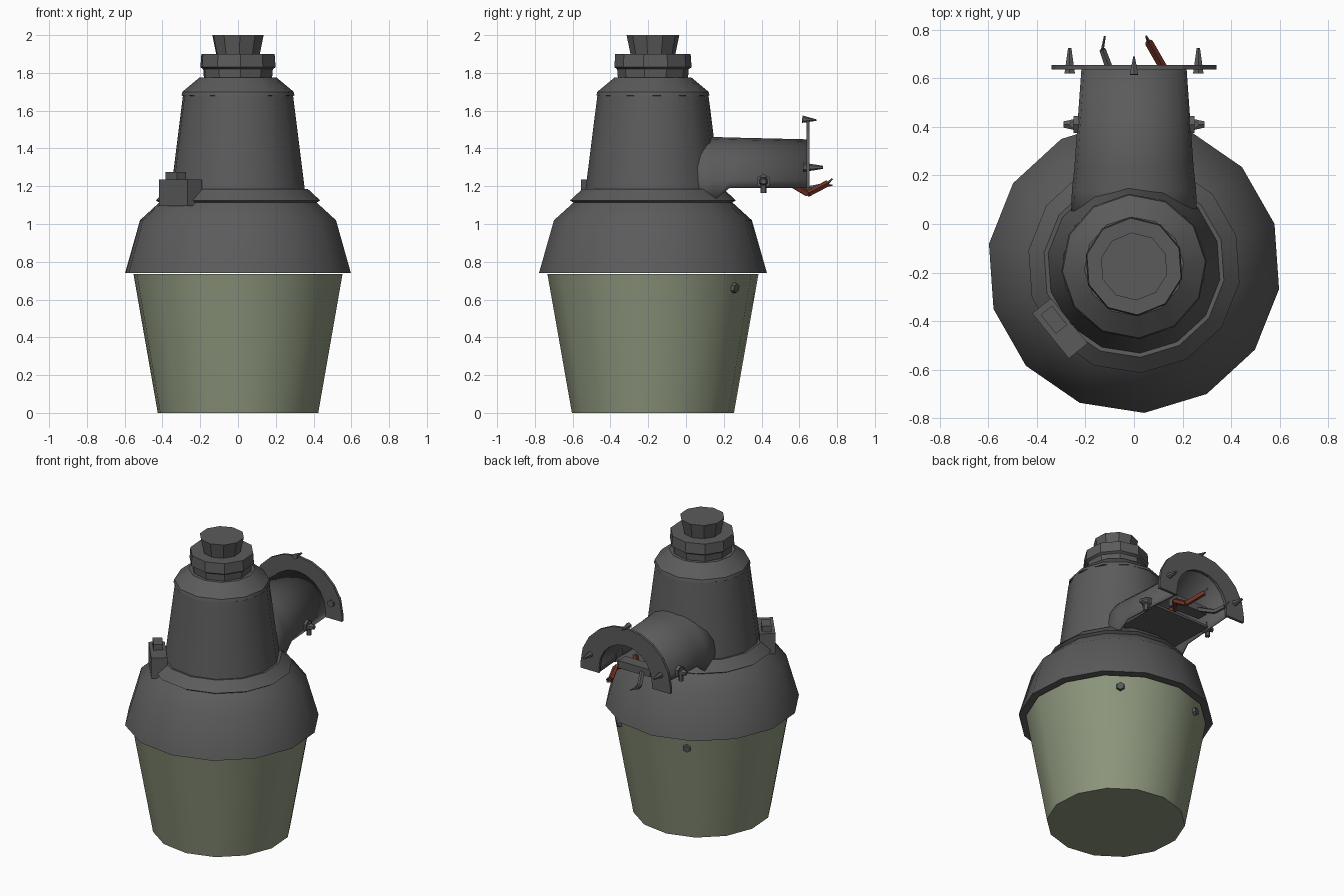
import bpy, bmesh, math
from mathutils import Vector, Matrix

if "Cube" in bpy.data.objects:
    bpy.data.objects.remove(bpy.data.objects["Cube"])

AXIS_Y = -0.175  # lamp body axis


def mat(name, rgb):
    m = bpy.data.materials.new(name)
    m.diffuse_color = (*rgb, 1)
    m.use_nodes = True
    m.node_tree.nodes["Principled BSDF"].inputs["Base Color"].default_value = m.diffuse_color
    return m


GREY = mat("dark grey metal", (0.105, 0.105, 0.105))
GREEN = mat("pale green glass", (0.26, 0.30, 0.20))
RED = mat("rust red wire", (0.17, 0.035, 0.02))


def finish(name, bm, material, smooth=None, fix=True):
    if fix:
        bmesh.ops.recalc_face_normals(bm, faces=bm.faces)
    me = bpy.data.meshes.new(name)
    bm.to_mesh(me)
    bm.free()
    me.materials.append(material)
    ob = bpy.data.objects.new(name, me)
    bpy.context.collection.objects.link(ob)
    if smooth:
        bpy.ops.object.select_all(action='DESELECT')
        ob.select_set(True)
        bpy.context.view_layer.objects.active = ob
        bpy.ops.object.shade_smooth_by_angle(angle=math.radians(smooth))
    return ob


def loft(bm, rings, closed=True, caps=True):
    rows = [[bm.verts.new(p) for p in r] for r in rings]
    n = len(rows[0])
    for a, b in zip(rows, rows[1:]):
        for i in range(n if closed else n - 1):
            j = (i + 1) % n
            bm.faces.new((a[i], a[j], b[j], b[i]))
    if caps:
        bm.faces.new(rows[0][::-1])
        bm.faces.new(rows[-1])


def lathe(name, profile, sides, material, start=-86):
    bm = bmesh.new()
    rings = []
    for r, z in profile:
        rings.append([(r * math.cos(math.radians(start) + 2 * math.pi * i / sides),
                       AXIS_Y + r * math.sin(math.radians(start) + 2 * math.pi * i / sides), z)
                      for i in range(sides)])
    loft(bm, rings)
    return finish(name, bm, material, 32)


def box(name, loc, size, rot=0, material=GREY):
    bm = bmesh.new()
    bmesh.ops.create_cube(bm, size=1)
    bmesh.ops.transform(bm, verts=bm.verts, matrix=Matrix.Translation(loc)
                        @ Matrix.Rotation(math.radians(rot), 4, 'Z') @ Matrix.Diagonal((*size, 1)))
    return finish(name, bm, material)


def rod(name, a, b, r1, r2, sides=6, material=GREY):
    a, b = Vector(a), Vector(b)
    d = b - a
    bm = bmesh.new()
    bmesh.ops.create_cone(bm, cap_ends=True, segments=sides, radius1=r1, radius2=r2, depth=d.length)
    bmesh.ops.transform(bm, verts=bm.verts, matrix=Matrix.Translation((a + b) / 2)
                        @ d.to_track_quat('Z', 'Y').to_matrix().to_4x4())
    return finish(name, bm, material)


# Stacked lamp body
lathe("glass_refractor", [(0.43, 0.0), (0.56, 0.735)], 14, GREEN)
lathe("flared_skirt", [(0.55, 0.745), (0.605, 0.74), (0.525, 1.02), (0.42, 1.115)], 14, GREY)
lathe("seam_ring", [(0.40, 1.10), (0.44, 1.125), (0.375, 1.185), (0.34, 1.18)], 14, GREY)
lathe("upper_housing", [(0.362, 1.15), (0.295, 1.68)], 14, GREY)
lathe("shoulder", [(0.27, 1.675), (0.30, 1.68), (0.295, 1.70), (0.205, 1.775)], 12, GREY)
lathe("socket_collar", [(0.185, 1.76), (0.19, 1.82), (0.205, 1.83), (0.20, 1.90)], 10, GREY)
lathe("photocell_cap", [(0.115, 1.88), (0.14, 2.0)], 10, GREY)

# Latch box on the seam ring
box("latch_box", (-0.305, -0.43, 1.165), (0.24, 0.10, 0.14), -51)
box("latch_knob", (-0.33, -0.395, 1.255), (0.10, 0.06, 0.04), -51)

# Rivets on the rim of the glass
for a in (53, 115):
    c, s = math.cos(math.radians(a)), math.sin(math.radians(a))
    rod("glass_rivet", (0.52 * c, AXIS_Y + 0.52 * s, 0.665),
        (0.555 * c, AXIS_Y + 0.555 * s, 0.66), 0.03, 0.025)


# Arched arm, hollow and open underneath
def arch(y, rx, h, zb, zc=1.23, n=10):
    pts = [(rx * math.cos(math.pi * i / n), y, zc + h * math.sin(math.pi * i / n))
           for i in range(n + 1)]
    return [(rx, y, zb)] + pts + [(-rx, y, zb)]


bm = bmesh.new()
loft(bm, [arch(0.0, 0.255, 0.225, 1.10), arch(0.14, 0.25, 0.225, 1.12),
          arch(0.23, 0.24, 0.222, 1.19), arch(0.65, 0.21, 0.212, 1.19)], closed=False, caps=False)
arm = finish("arm_shell", bm, GREY, 35)
mod = arm.modifiers.new("thickness", 'SOLIDIFY')
mod.thickness = 0.012
mod.offset = 0
box("arm_floor_plate", (0, 0.29, 1.20), (0.42, 0.34, 0.015))
box("terminal_block", (0, 0.52, 1.235), (0.24, 0.08, 0.05))

# Arched end flange
bm = bmesh.new()
outer = arch(0, 0.34, 0.32, 1.19)
inner = arch(0, 0.20, 0.20, 1.19)
rings = [[(o[0], 0.637, o[2]), (o[0], 0.655, o[2]), (i[0], 0.655, i[2]), (i[0], 0.637, i[2])]
         for o, i in zip(outer, inner)]
loft(bm, rings)
finish("arm_flange", bm, GREY)

# Flange studs
for x, z in ((-0.265, 1.30), (0.265, 1.30)):
    rod("flange_stud", (x, 0.62, z), (x, 0.725, z), 0.025, 0.008)
rod("flange_top_stud", (0, 0.615, 1.555), (0, 0.69, 1.55), 0.02, 0.004)

# Clamp bolts on both sides of the arm
for s in (-1, 1):
    rod("clamp_washer", (s * 0.215, 0.41, 1.225), (s * 0.25, 0.41, 1.225), 0.04, 0.04)
    rod("clamp_nut", (s * 0.25, 0.41, 1.225), (s * 0.29, 0.41, 1.225), 0.025, 0.015)
    rod("clamp_pin", (s * 0.25, 0.41, 1.165), (s * 0.25, 0.41, 1.25), 0.016, 0.016)

# Loose wires at the end of the arm
red_path = [(0.13, 0.36, 1.21), (0.05, 0.46, 1.23), (0.14, 0.56, 1.21),
            (0.12, 0.645, 1.16), (0.06, 0.75, 1.215)]
for a, b in zip(red_path, red_path[1:]):
    rod("red_wire", a, b, 0.018, 0.018, 5, RED)
rod("bare_wire_end", red_path[-1], (0.05, 0.775, 1.24), 0.008, 0.004, 4)
rod("grey_wire", (-0.05, 0.54, 1.23), (-0.105, 0.65, 1.185), 0.016, 0.016, 5)
rod("grey_wire", (-0.105, 0.65, 1.185), (-0.13, 0.72, 1.20), 0.016, 0.014, 5)
rod("bare_wire_end", (-0.13, 0.72, 1.20), (-0.12, 0.775, 1.205), 0.006, 0.004, 4)
